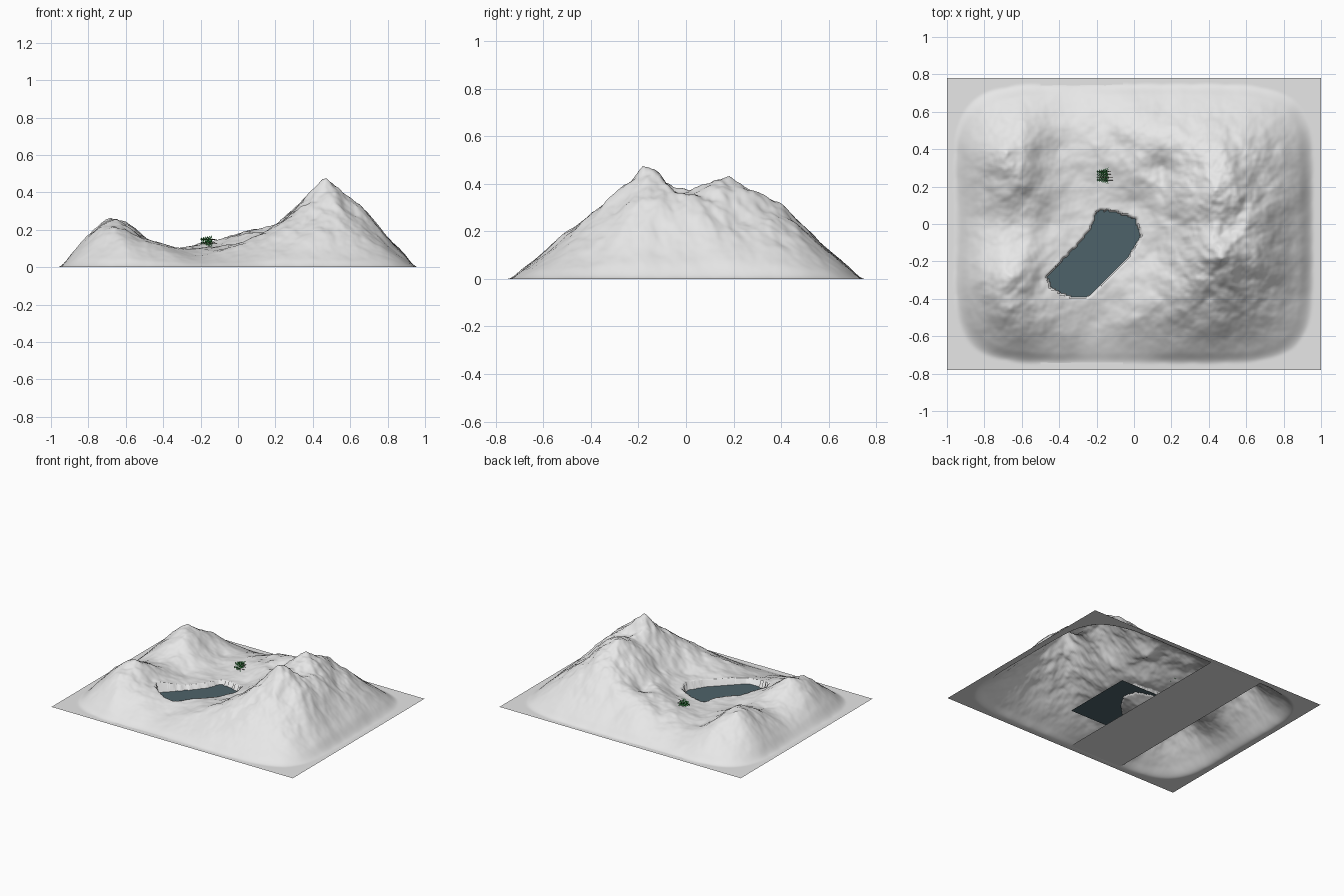
import bpy, bmesh, math, random
from mathutils import Vector, noise

if "Cube" in bpy.data.objects:
    bpy.data.objects.remove(bpy.data.objects["Cube"])

random.seed(4)
LAKE_Z = 0.06

# Landmark heights (x, y, z): large right-hand massif and back saddle
RIGHT = [(.47, -.18, .455), (.38, -.12, .41), (.42, 0, .345), (.45, .2, .395), (.56, -.15, .39),
         (.55, .15, .35), (.3, -.15, .31), (.3, .2, .31), (.35, -.35, .29), (.5, -.35, .3),
         (.25, -.45, .22), (.45, -.5, .19), (.7, -.2, .27), (.7, .1, .26), (.7, -.4, .19),
         (.65, .4, .23), (.45, .4, .3), (.8, 0, .16), (.8, .35, .14), (.3, .52, .19),
         (.6, .58, .12), (.2, .02, .19), (.1, .22, .19), (.15, .31, .175), (.15, .42, .22),
         (0, .45, .19), (-.2, .42, .135), (0, .6, .12), (-.17, .25, .11), (-.3, .25, .09),
         (0, .12, .11), (.12, -.15, .14), (.1, -.35, .15), (0, -.5, .12), (-.2, -.52, .065),
         (-.4, .4, .1), (-.25, .62, .07)]
# Pair of smaller left-hand peaks
LEFT = [(-.68, .38, .27), (-.62, .25, .24), (-.7, .15, .19), (-.65, 0, .13), (-.65, -.28, .27),
        (-.6, -.18, .2), (-.66, -.45, .22), (-.8, .35, .17), (-.8, -.3, .17), (-.82, 0, .09),
        (-.45, 0, .09), (-.5, .35, .15), (-.5, -.3, .13), (-.5, -.5, .14), (-.6, .55, .17),
        (-.45, .55, .1), (-.58, -.62, .09), (-.35, -.6, .07)]
# Shoreline
SHORE = [(-.2, .07), (-.13, .075), (.01, .03), (.04, -.06), (-.03, -.18), (-.155, -.305),
         (-.235, -.385), (-.315, -.4), (-.44, -.35), (-.47, -.28), (-.34, -.15), (-.235, -.03), (-.215, .03)]


def material(name, rgb):
    m = bpy.data.materials.new(name)
    m.diffuse_color = (*rgb, 1)
    m.use_nodes = True
    m.node_tree.nodes["Principled BSDF"].inputs["Base Color"].default_value = m.diffuse_color
    return m


def finish(bm, name, mat, smooth=False):
    me = bpy.data.meshes.new(name)
    bm.to_mesh(me)
    bm.free()
    me.materials.append(mat)
    for p in me.polygons:
        p.use_smooth = smooth
    ob = bpy.data.objects.new(name, me)
    bpy.context.collection.objects.link(ob)
    return ob


def solve(a, b):
    n = len(b)
    for i in range(n):
        p = max(range(i, n), key=lambda r: abs(a[r][i]))
        a[i], a[p], b[i], b[p] = a[p], a[i], b[p], b[i]
        for r in range(i + 1, n):
            f = a[r][i] / a[i][i]
            if f:
                a[r] = [u - f * v for u, v in zip(a[r], a[i])]
                b[r] -= f * b[i]
    x = [0] * n
    for i in reversed(range(n)):
        x[i] = (b[i] - sum(a[i][j] * x[j] for j in range(i + 1, n))) / a[i][i]
    return x


# Foot of the hills: rounded rectangle at ground level
PTS = RIGHT + LEFT
for i in range(40):
    t = math.tau * i / 40
    c, s = math.cos(t), math.sin(t)
    k = (c ** 6 + s ** 6) ** (-1 / 6)
    PTS.append((.96 * c * k, .745 * s * k, 0))
W = solve([[math.hypot(p[0] - q[0], p[1] - q[1]) for q in PTS] for p in PTS], [p[2] for p in PTS])
WP = [(p[0], p[1], w) for p, w in zip(PTS, W)]


def shore_distance(x, y):
    """Distance to the shoreline, negative inside the lake."""
    d, inside = 9, False
    for (ax, ay), (bx, by) in zip(SHORE, SHORE[1:] + SHORE[:1]):
        ex, ey = bx - ax, by - ay
        t = min(1, max(0, ((x - ax) * ex + (y - ay) * ey) / (ex * ex + ey * ey)))
        d = min(d, math.hypot(x - ax - t * ex, y - ay - t * ey))
        if (ay > y) != (by > y) and x < ax + (y - ay) * ex / ey:
            inside = not inside
    return -d if inside else d


def height(x, y):
    r = ((x / .97) ** 6 + (y / .755) ** 6) ** (1 / 6)
    if r >= 1:
        return 0
    h = sum(w * math.hypot(x - px, y - py) for px, py, w in WP)
    rough = noise.fractal(Vector((x * 5, y * 5, 2.3)), 1.0, 2.1, 4)
    h = max(0, h * (1 + .13 * rough))
    m = min(1, (1 - r) / .09)
    h *= m * (2 - m)
    d = shore_distance(x, y) + .006 * noise.noise(Vector((x * 30, y * 30, 0)))
    if d < 0:
        return min(h, LAKE_Z - .004 + max(-.04, d * .4))
    return max(h, LAKE_Z + .12 * d if d < .08 else .0696 - .5 * (d - .08))


rock = material("pale_grey_rock", (.8, .8, .8))
water = material("dark_teal_water", (.076, .124, .144))
green = material("needle_green", (.03, .4, .06))
bark = material("dark_bark", (.06, .045, .03))

# Terrain shell
NX, NY = 220, 172
bm = bmesh.new()
rows = [[bm.verts.new((x, y, height(x, y))) for x in (-1 + 2 * i / NX for i in range(NX + 1))]
        for y in (-.78 + 1.56 * j / NY for j in range(NY + 1))]
for a, b in zip(rows, rows[1:]):
    for i in range(NX):
        bm.faces.new((a[i], a[i + 1], b[i + 1], b[i]))
finish(bm, "mountain_terrain", rock, True)


def sheet(name, mat, x0, x1, y0, y1, z):
    bm = bmesh.new()
    bm.faces.new([bm.verts.new(v) for v in ((x0, y0, z), (x1, y0, z), (x1, y1, z), (x0, y1, z))])
    finish(bm, name, mat)


# Lake surface and the flat sheet under the valley
sheet("lake_water", water, -.49, .18, -.45, .09, LAKE_Z)
sheet("valley_underside", rock, -.5, -.06, -.78, .78, .001)

# Small cluster of leaning conifers: trunk along +x, slanted needle sprays
for n, (y, z) in enumerate([(.235, .128), (.25, .15), (.265, .133), (.28, .147)]):
    x0, x1 = -.2 + random.uniform(0, .012), -.112 - .012 * (n > 1)
    bm = bmesh.new()
    bmesh.ops.create_cone(bm, cap_ends=True, segments=6, radius1=.0015, radius2=.0008, depth=x1 - x0)
    trunk = finish(bm, f"tree_trunk_{n}", bark)
    trunk.location, trunk.rotation_euler = ((x0 + x1) / 2, y, z), (0, -math.pi / 2, 0)
    bm = bmesh.new()
    for t in range(6):
        px, reach = x0 + .009 * t, .009 + .0025 * t
        for k in range(6):
            a = math.tau * k / 6 + .3 * n
            d = Vector((0, math.cos(a), math.sin(a)))
            root, tip = Vector((px, y, z)), Vector((px + reach * .7, y, z)) + d * reach
            w = Vector((.0022, 0, 0))
            bm.faces.new([bm.verts.new(v) for v in (root - w, root + w, tip + w * .5, tip - w * .5)])
    finish(bm, f"tree_needles_{n}", green)
